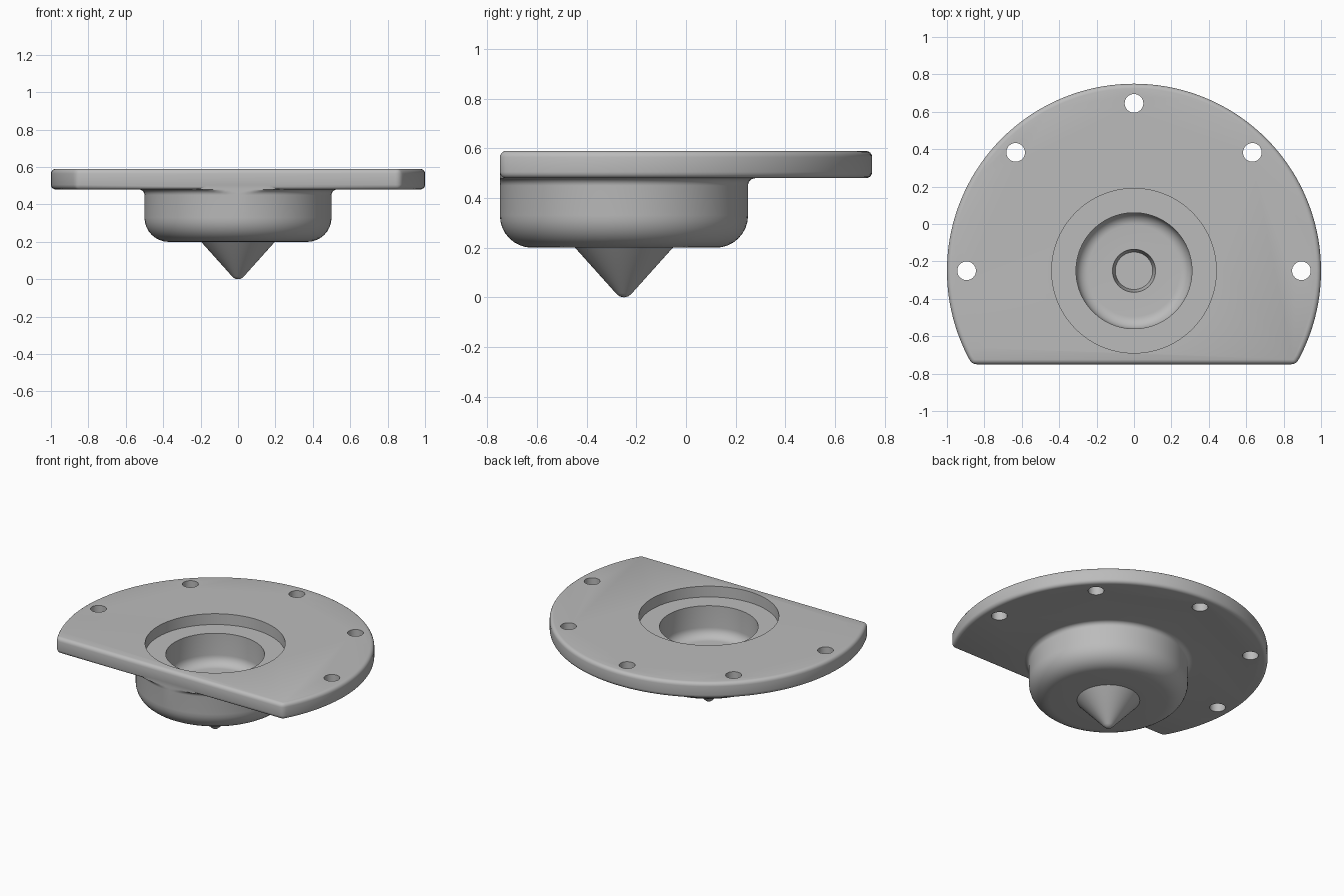
import bpy, bmesh
from math import sin, cos, pi, radians, asin
from mathutils import Matrix, Vector

if "Cube" in bpy.data.objects:
    bpy.data.objects.remove(bpy.data.objects["Cube"])

AXIS_Y = -0.25      # centre of the round parts
FLAT_Y = -0.75      # straight front edge
BOTTOM, TOP = 0.48, 0.59

metal = bpy.data.materials.new("light grey metal")
metal.use_nodes = True
grey = (0.5, 0.5, 0.5, 1)
metal.diffuse_color = grey
metal.node_tree.nodes["Principled BSDF"].inputs["Base Color"].default_value = grey


def make_object(name, bm):
    bmesh.ops.recalc_face_normals(bm, faces=bm.faces)
    mesh = bpy.data.meshes.new(name)
    bm.to_mesh(mesh)
    bm.free()
    mesh.materials.append(metal)
    obj = bpy.data.objects.new(name, mesh)
    bpy.context.collection.objects.link(obj)
    return obj


def arc(cx, cz, r, start, end, steps=8):
    angles = [radians(start + (end - start) * i / steps) for i in range(steps + 1)]
    return [(cx + r * cos(a), cz + r * sin(a)) for a in angles]


def lathe(name, profile, front_limit=None, segments=96):
    """Turn a radius/height profile into a closed solid."""
    bm = bmesh.new()
    verts = [bm.verts.new((r, 0, z)) for r, z in profile]
    edges = [bm.edges.new(pair) for pair in zip(verts, verts[1:])]
    bmesh.ops.spin(bm, geom=verts + edges, cent=(0, 0, 0), axis=(0, 0, 1),
                   angle=2 * pi, steps=segments)
    bmesh.ops.remove_doubles(bm, verts=bm.verts, dist=1e-5)
    bmesh.ops.translate(bm, verts=bm.verts, vec=(0, AXIS_Y, 0))
    if front_limit is not None:
        for v in bm.verts:
            v.co.y = max(v.co.y, front_limit)
    return make_object(name, bm)


def apply_modifier(obj, kind, **settings):
    mod = obj.modifiers.new(kind.title(), kind)
    for key, value in settings.items():
        setattr(mod, key, value)
    bpy.ops.object.select_all(action='DESELECT')
    bpy.context.view_layer.objects.active = obj
    obj.select_set(True)
    bpy.ops.object.modifier_apply(modifier=mod.name)


def combine(obj, other, operation):
    apply_modifier(obj, 'BOOLEAN', object=other, operation=operation, solver='EXACT')
    bpy.data.objects.remove(other)


# Flange plate: a disc with a straight front edge and rounded rims
bm = bmesh.new()
drop = asin(AXIS_Y - FLAT_Y)
steps = 96
outline = []
for i in range(steps + 1):
    a = -drop + (pi + 2 * drop) * i / steps
    outline.append(bm.verts.new((cos(a), AXIS_Y + sin(a), BOTTOM)))
base = bm.faces.new(outline)
extruded = bmesh.ops.extrude_face_region(bm, geom=[base])["geom"]
bmesh.ops.translate(bm, verts=[g for g in extruded if isinstance(g, bmesh.types.BMVert)],
                    vec=(0, 0, TOP - BOTTOM))
flange = make_object("flange_housing", bm)
apply_modifier(flange, 'BEVEL', width=0.025, segments=4, limit_method='ANGLE',
               angle_limit=radians(40))

# Cup and pointed tip below the plate
body_profile = [(0, 0), (0.018, 0.004), (0.032, 0.016), (0.197, 0.2)]
body_profile += arc(0.37, 0.33, 0.13, -90, 0)
body_profile += arc(0.53, 0.45, 0.03, 180, 90, 6)
body_profile += [(0.53, 0.52), (0, 0.52)]
combine(flange, lathe("cup", body_profile, FLAT_Y + 0.0005), 'UNION')

# Stepped recess from the top
recess_profile = [(0, 0.7), (0.44, 0.7), (0.44, 0.515), (0.31, 0.515)]
recess_profile += arc(0.245, 0.365, 0.065, 0, -90)
recess_profile += [(0.115, 0.3), (0.1, 0.22), (0, 0.22)]
combine(flange, lathe("recess_cutter", recess_profile), 'DIFFERENCE')

# Bolt holes around the rim
bm = bmesh.new()
for i in range(5):
    a = i * pi / 4
    place = Matrix.Translation(Vector((0.895 * cos(a), AXIS_Y + 0.895 * sin(a), 0.53)))
    bmesh.ops.create_cone(bm, cap_ends=True, segments=32, radius1=0.05, radius2=0.05,
                          depth=0.4, matrix=place)
combine(flange, make_object("hole_cutter", bm), 'DIFFERENCE')

bpy.ops.object.select_all(action='DESELECT')
bpy.context.view_layer.objects.active = flange
flange.select_set(True)
bpy.ops.object.shade_smooth_by_angle(angle=radians(35))
